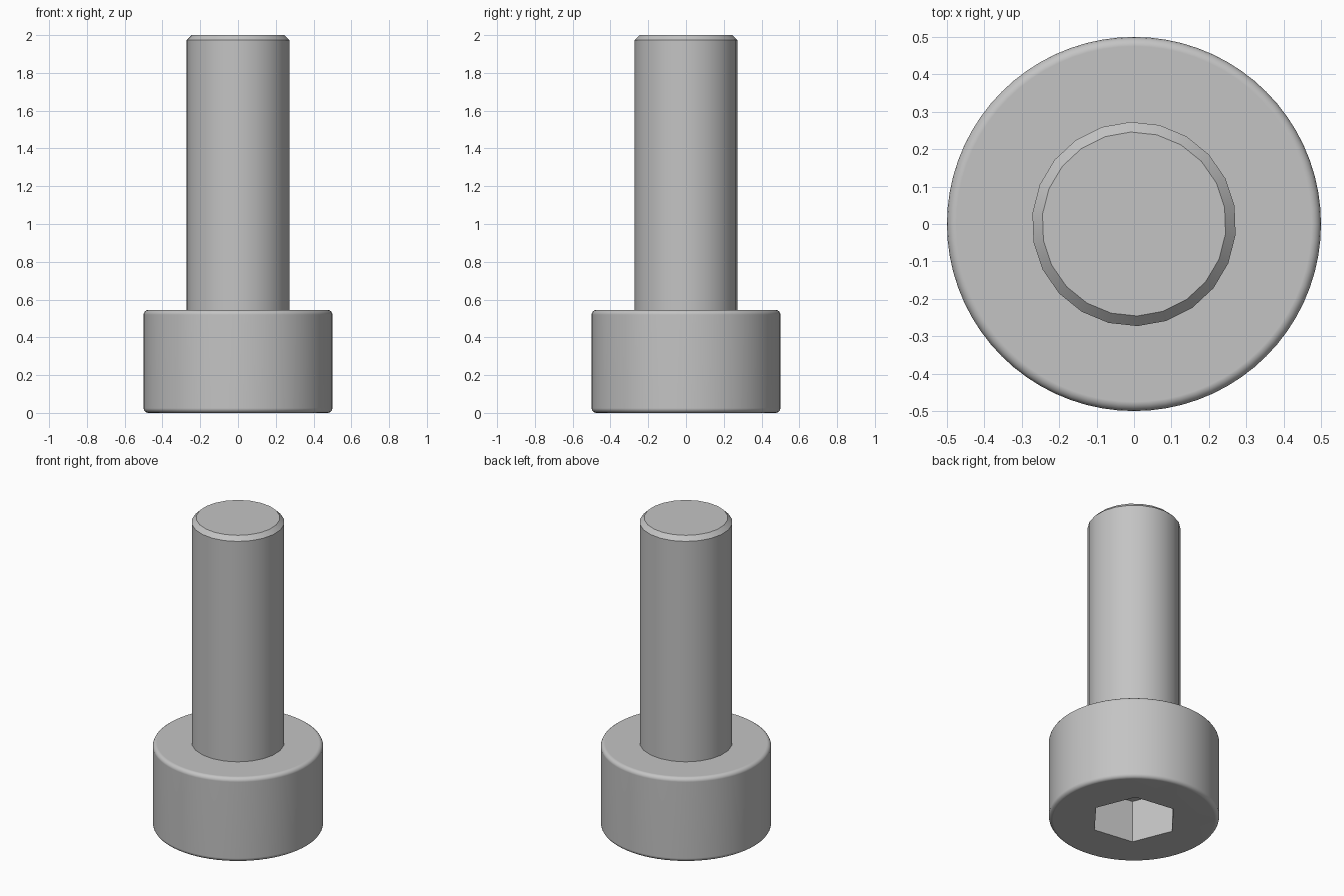
import bpy
import bmesh
from math import cos, sin, pi, radians

if "Cube" in bpy.data.objects:
    bpy.data.objects.remove(bpy.data.objects["Cube"], do_unlink=True)

HEAD_R, HEAD_H, FILLET = 0.5, 0.545, 0.025
SHAFT_R, TOTAL_H, CHAMFER = 0.273, 2.0, 0.027
SOCKET_R, SOCKET_DEPTH = 0.262, 0.273

steel = bpy.data.materials.new("steel grey")
steel.use_nodes = True
grey = (0.55, 0.55, 0.55, 1.0)
steel.diffuse_color = grey
steel.node_tree.nodes["Principled BSDF"].inputs["Base Color"].default_value = grey


def ring(bm, radius, z, sides, turn=0.0):
    return [bm.verts.new((radius * cos(turn + 2 * pi * i / sides),
                          radius * sin(turn + 2 * pi * i / sides), z))
            for i in range(sides)]


def loft(bm, rings):
    for low, high in zip(rings, rings[1:]):
        n = len(low)
        for i in range(n):
            j = (i + 1) % n
            bm.faces.new((low[i], low[j], high[j], high[i]))


def loop_edges(bm, loop):
    return [bm.edges.get((loop[i - 1], loop[i])) for i in range(len(loop))]


def finish(bm, name):
    bmesh.ops.recalc_face_normals(bm, faces=bm.faces)
    mesh = bpy.data.meshes.new(name)
    bm.to_mesh(mesh)
    bm.free()
    mesh.materials.append(steel)
    obj = bpy.data.objects.new(name, mesh)
    bpy.context.collection.objects.link(obj)
    bpy.ops.object.select_all(action='DESELECT')
    obj.select_set(True)
    bpy.context.view_layer.objects.active = obj
    bpy.ops.object.shade_smooth_by_angle(angle=radians(30))
    weighted = obj.modifiers.new("even shading", 'WEIGHTED_NORMAL')
    weighted.keep_sharp = True


# Head: a cylinder with rounded rims
bm = bmesh.new()
steps = 4
arc = [i * pi / 2 / steps for i in range(steps + 1)]
inner = HEAD_R - FILLET
profile = [(inner + FILLET * sin(a), FILLET - FILLET * cos(a)) for a in arc]
profile += [(r, HEAD_H - z) for r, z in reversed(profile)]
rings = [ring(bm, r, z, 72) for r, z in profile]
loft(bm, rings)
bm.faces.new(rings[-1])

# Hexagonal socket sunk into the underside of the head
mouth = ring(bm, SOCKET_R, 0, 6, radians(52))
floor = ring(bm, SOCKET_R, SOCKET_DEPTH, 6, radians(52))
loft(bm, [mouth, floor])
bm.faces.new(floor)
bmesh.ops.triangle_fill(bm, use_beauty=True, normal=(0, 0, -1),
                        edges=loop_edges(bm, rings[0]) + loop_edges(bm, mouth))
finish(bm, "head")

# Shaft: a plain cylinder with a chamfered tip
bm = bmesh.new()
turn = radians(10.2)
rings = [ring(bm, SHAFT_R, HEAD_H - 0.02, 22, turn),
         ring(bm, SHAFT_R, TOTAL_H - CHAMFER, 22, turn),
         ring(bm, SHAFT_R - CHAMFER, TOTAL_H, 22, turn)]
loft(bm, rings)
bm.faces.new(rings[-1])
bm.faces.new(rings[0])
finish(bm, "shaft")
